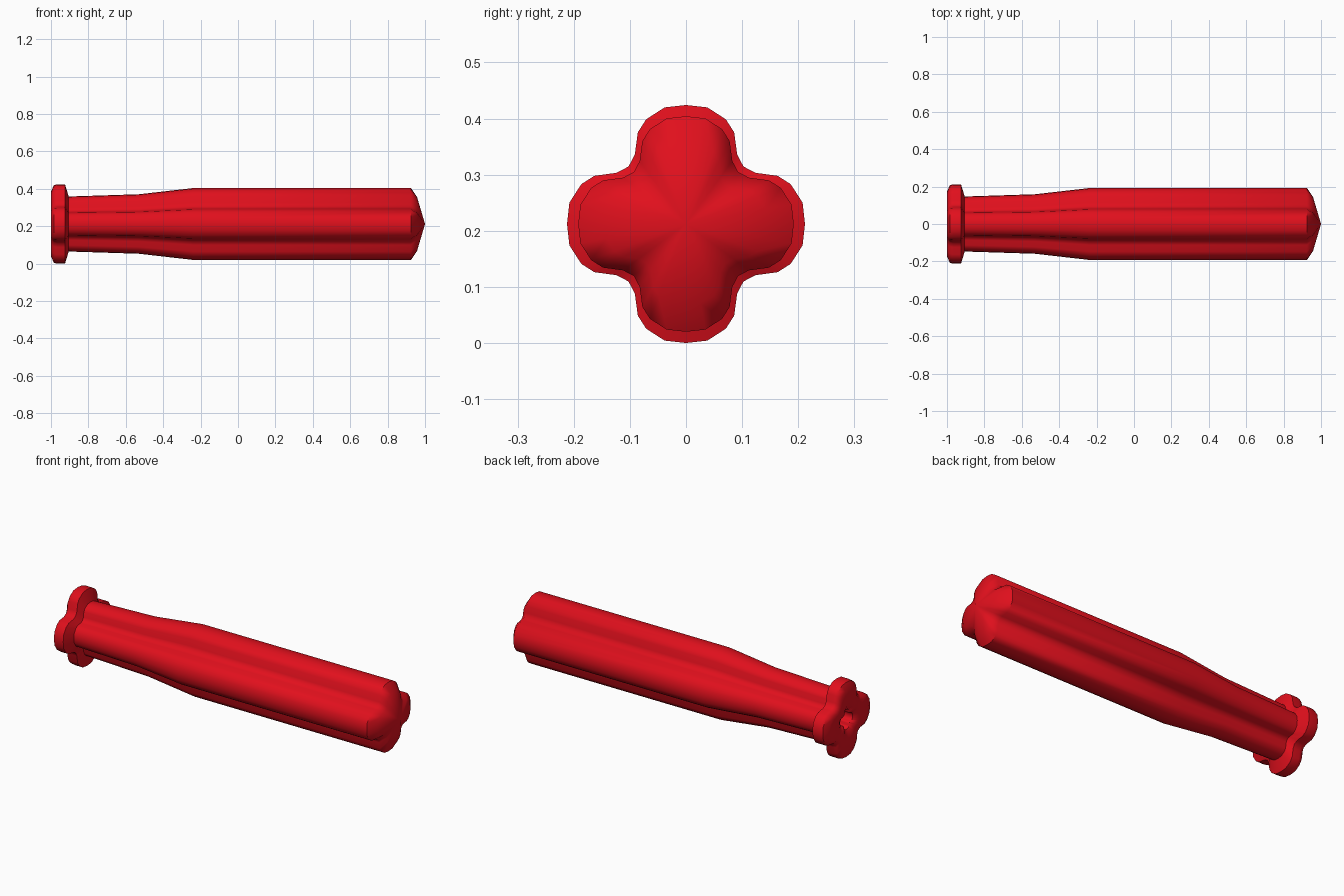
import bpy, bmesh, math

if "Cube" in bpy.data.objects:
    bpy.data.objects.remove(bpy.data.objects["Cube"])

CENTRE_Z = 0.212

# Four-lobed cross-section: one half lobe, mirrored about the diagonal and turned
half_lobe = [(0.0, 1.0), (0.18, 0.98), (0.335, 0.88), (0.405, 0.77), (0.43, 0.585), (0.483, 0.483)]
quarter = half_lobe + [(b, a) for a, b in half_lobe[-2:0:-1]]
section = []
for k in range(4):
    c, s = math.cos(-k * math.pi / 2), math.sin(-k * math.pi / 2)
    section += [(a * c - b * s, a * s + b * c) for a, b in quarter]

# Stations along the length (x, lobe radius): socket, end flange, neck, barrel, tip
stations = [(-0.92, 0.055), (-0.985, 0.055), (-1.0, 0.085), (-1.0, 0.172), (-0.985, 0.207),
            (-0.967, 0.212), (-0.925, 0.212), (-0.905, 0.147), (-0.53, 0.159),
            (-0.24, 0.192), (0.925, 0.192), (0.957, 0.145)]

bm = bmesh.new()
rings = [[bm.verts.new((x, r * a, CENTRE_Z + r * b)) for a, b in section] for x, r in stations]
n = len(section)
for lo, hi in zip(rings, rings[1:]):
    for i in range(n):
        j = (i + 1) % n
        bm.faces.new((lo[i], lo[j], hi[j], hi[i]))

# Socket floor and pointed tip
bm.faces.new(rings[0])
tip = bm.verts.new((1.0, 0, CENTRE_Z))
for i in range(n):
    bm.faces.new((rings[-1][i], rings[-1][(i + 1) % n], tip))
bmesh.ops.recalc_face_normals(bm, faces=bm.faces)

mesh = bpy.data.meshes.new("lobed_handle")
bm.to_mesh(mesh)
bm.free()
handle = bpy.data.objects.new("lobed_handle", mesh)
bpy.context.collection.objects.link(handle)

# Red finish
red = bpy.data.materials.new("red")
red.diffuse_color = (0.75, 0.005, 0.012, 1)
red.use_nodes = True
red.node_tree.nodes["Principled BSDF"].inputs["Base Color"].default_value = red.diffuse_color
mesh.materials.append(red)

# Smooth shading
bpy.context.view_layer.objects.active = handle
handle.select_set(True)
bpy.ops.object.shade_smooth_by_angle(angle=math.radians(50))
